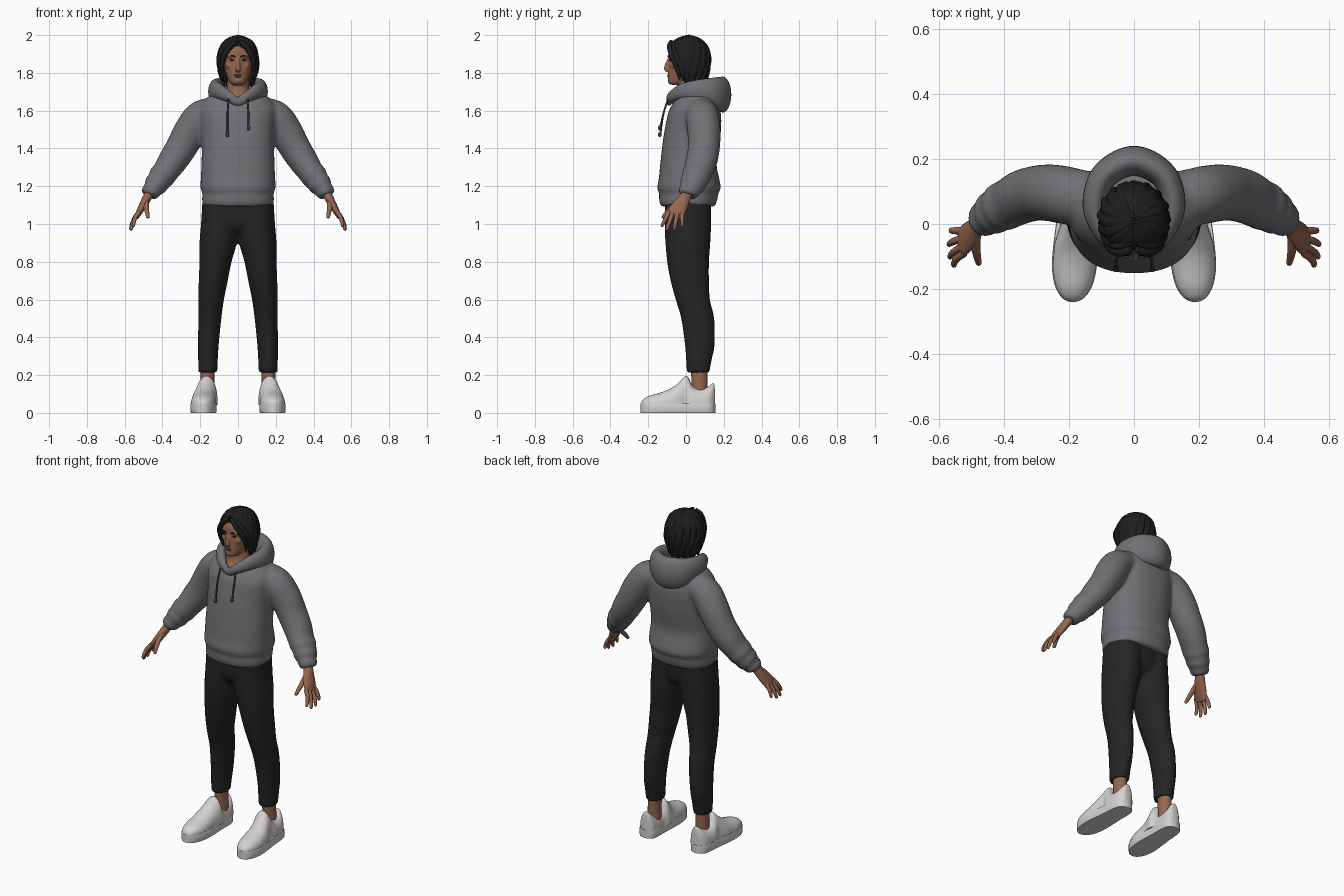
import bpy, bmesh, math
from mathutils import Vector


def material(name, rgb):
    m = bpy.data.materials.new(name)
    m.diffuse_color = (*rgb, 1)
    return m


GREY = material("grey fleece", (0.165, 0.165, 0.178))
BLACK = material("black cloth", (0.018, 0.018, 0.019))
HAIR = material("black hair", (0.013, 0.013, 0.014))
SKIN = material("skin", (0.30, 0.135, 0.08))
LIP = material("lips", (0.24, 0.085, 0.06))
WHITE = material("white leather", (0.66, 0.645, 0.63))
CORD = material("dark cord", (0.05, 0.05, 0.055))
EYE = material("dark eye", (0.03, 0.02, 0.015))


def spline(pts, n=5, closed=False):
    """Smooth samples through a list of equal-length tuples."""
    out, k = [], len(pts)
    get = (lambda i: pts[i % k]) if closed else (lambda i: pts[max(0, min(k - 1, i))])
    for i in range(k if closed else k - 1):
        a, b, c, d = (get(i + o) for o in (-1, 0, 1, 2))
        for j in range(n):
            t = j / n
            out.append(tuple(0.5 * (2 * q + (r - p) * t + (2 * p - 5 * q + 4 * r - s) * t * t
                                    + (3 * q - p - 3 * r + s) * t ** 3)
                             for p, q, r, s in zip(a, b, c, d)))
    if not closed:
        out.append(tuple(pts[-1]))
    return out


def lerp(table, x):
    """Linear lookup in an ascending table of (x, value)."""
    if x <= table[0][0]:
        return table[0][1]
    for (a, u), (b, v) in zip(table, table[1:]):
        if x <= b:
            return u + (v - u) * (x - a) / (b - a)
    return table[-1][1]


def skin_rings(bm, rings, ring_closed=True, loop=False, caps=True):
    vs = [[bm.verts.new(p) for p in r] for r in rings]
    n = len(vs[0])
    for a, b in (list(zip(vs, vs[1:])) + ([(vs[-1], vs[0])] if loop else [])):
        for j in range(n if ring_closed else n - 1):
            k = (j + 1) % n
            bm.faces.new((a[j], a[k], b[k], b[j]))
    if caps and not loop:
        bm.faces.new(vs[0])
        bm.faces.new(vs[-1])


def loft(bm, rows, n=40, power=2.0, sub=5):
    """Stack of level ovals; rows are (z, cx, cy, rx, ry)."""
    e, rings = 2 / power, []
    for z, cx, cy, rx, ry in spline(rows, sub):
        ring = []
        for i in range(n):
            c, s = math.cos(2 * math.pi * i / n), math.sin(2 * math.pi * i / n)
            ring.append((cx + rx * math.copysign(abs(c) ** e, c),
                         cy + ry * math.copysign(abs(s) ** e, s), z))
        rings.append(ring)
    skin_rings(bm, rings)


def tube(bm, rows, n=16, sub=5, ref=(0, 1, 0), loop=False):
    """Oval tube along a path; rows are (x, y, z, across, along ref)."""
    p, rings = spline(rows, sub, loop), []
    k = len(p)
    for i, (x, y, z, ra, rb) in enumerate(p):
        lo, hi = (i - 1, (i + 1) % k) if loop else (max(i - 1, 0), min(i + 1, k - 1))
        t = (Vector(p[hi][:3]) - Vector(p[lo][:3])).normalized()
        u = t.cross(Vector(ref)).normalized()
        v = u.cross(t)
        rings.append([Vector((x, y, z)) + u * ra * math.cos(a) + v * rb * math.sin(a)
                      for a in (2 * math.pi * j / n for j in range(n))])
    skin_rings(bm, rings, loop=loop)


def ball(bm, c, r):
    vs = bmesh.ops.create_uvsphere(bm, u_segments=16, v_segments=10, radius=1)["verts"]
    for v in vs:
        v.co = Vector(c) + Vector((v.co.x * r[0], v.co.y * r[1], v.co.z * r[2]))


def finish(bm, name, mat, mirror=False, remesh=0, smooth=4, angle=50):
    bmesh.ops.recalc_face_normals(bm, faces=bm.faces)
    me = bpy.data.meshes.new(name)
    bm.to_mesh(me)
    bm.free()
    me.polygons.foreach_set("use_smooth", [True] * len(me.polygons))
    me.set_sharp_from_angle(angle=math.radians(angle))
    me.materials.append(mat)
    ob = bpy.data.objects.new(name, me)
    bpy.context.collection.objects.link(ob)
    if mirror:
        ob.modifiers.new("mirror", 'MIRROR').use_mirror_merge = False
    if remesh:
        r = ob.modifiers.new("blend", 'REMESH')
        r.mode, r.voxel_size, r.use_smooth_shade = 'VOXEL', remesh, True
        s = ob.modifiers.new("soften", 'SMOOTH')
        s.factor, s.iterations = 0.5, smooth
    return ob


# Sweatshirt body with hem, and sleeves with bunched cuffs
bm = bmesh.new()
loft(bm, [(1.092, 0, .01, .178, .137), (1.105, 0, .01, .188, .148), (1.145, 0, .013, .19, .156),
          (1.16, 0, .014, .188, .155), (1.19, 0, .016, .198, .168), (1.24, 0, .016, .197, .16),
          (1.32, 0, .013, .193, .149), (1.45, 0, .03, .192, .151), (1.55, 0, .042, .2, .145),
          (1.60, 0, .046, .203, .136), (1.65, 0, .055, .182, .118), (1.685, 0, .06, .14, .10),
          (1.70, 0, .06, .10, .085)], n=64, power=2.3)
for s in (1, -1):
    tube(bm, [(s * x, y, z, a, b) for x, y, z, a, b in (
        (.09, .075, 1.60, .07, .075), (.19, .085, 1.572, .086, .088), (.25, .095, 1.495, .088, .088),
        (.297, .095, 1.41, .083, .085), (.345, .083, 1.335, .078, .083), (.385, .062, 1.275, .069, .078),
        (.405, .053, 1.25, .071, .077), (.42, .043, 1.228, .062, .07), (.437, .032, 1.205, .063, .068),
        (.451, .022, 1.185, .05, .057), (.463, .015, 1.168, .05, .056), (.472, .01, 1.15, .042, .046))], n=28)
finish(bm, "sweatshirt", GREY, remesh=.011)

# Lowered hood: a ring around the neck that swells into a pouch behind
half = [(.045, -.078, 1.672, .022, .028), (.098, -.02, 1.70, .03, .042),
        (.122, .06, 1.702, .036, .062), (.09, .15, 1.692, .042, .085)]
bm = bmesh.new()
tube(bm, [(0, -.088, 1.648, .014, .022)] + half + [(0, .194, 1.685, .046, .095)]
     + [(-r[0],) + r[1:] for r in reversed(half)], n=24, sub=9, ref=(0, 0, 1), loop=True)
finish(bm, "hood", GREY, angle=80)

# Draw cords with weighted tips
for side, s, end in (("left", 1, 1.50), ("right", -1, 1.465)):
    bm = bmesh.new()
    tube(bm, [(s * .05, -.093, 1.665, .005, .005), (s * .055, -.118, 1.59, .005, .005),
              (s * .056, -.134, end + .025, .005, .005), (s * .056, -.138, end + .015, .009, .009),
              (s * .056, -.139, end, .008, .008), (s * .056, -.139, end - .004, .003, .003)], n=10)
    finish(bm, side + "_draw_cord", CORD)

# Trousers
bm = bmesh.new()
for s in (1, -1):
    loft(bm, [(z, s * cx, cy, rx, ry) for z, cx, cy, rx, ry in (
        (.213, .16, .064, .05, .06), (.28, .159, .068, .052, .068), (.36, .157, .073, .055, .079),
        (.5, .149, .062, .061, .088), (.6, .142, .036, .068, .091), (.7, .131, .02, .077, .102),
        (.8, .119, .011, .085, .111), (.9, .105, .01, .099, .119), (1.0, .096, .01, .1, .123),
        (1.13, .09, .01, .098, .122))], n=36)
loft(bm, [(.95, 0, .01, .06, .07), (.99, 0, .01, .14, .108), (1.05, 0, .01, .178, .12),
          (1.13, 0, .01, .18, .12)], n=40)
finish(bm, "trousers", BLACK, remesh=.011, smooth=3)

# Ankles
bm = bmesh.new()
loft(bm, [(.09, .163, .072, .038, .042), (.15, .162, .072, .036, .042), (.24, .16, .07, .038, .045)], n=20)
finish(bm, "ankles", SKIN, mirror=True)

# Shoe soles from a rounded footprint
foot = spline([(-.24, .003), (-.235, .022), (-.218, .042), (-.185, .059), (-.13, .069), (-.06, .067),
               (.02, .06), (.09, .057), (.13, .049), (.15, .028), (.156, .003)], 3)


def foot_mid(y):
    return .178 - .04 * y


bm = bmesh.new()
rings = []
for z, g in ((0, .95), (.006, 1), (.044, 1), (.049, .97)):
    rings.append([(foot_mid(y) + w * g, y, z) for y, w in foot]
                 + [(foot_mid(y) - w * g, y, z) for y, w in reversed(foot)])
skin_rings(bm, rings)
finish(bm, "shoe_soles", WHITE, mirror=True, angle=35)

# Shoe uppers: arches along the foot, high at tongue and heel
bm = bmesh.new()
height = spline([(-.238, .053), (-.225, .073), (-.19, .092), (-.13, .109), (-.08, .13), (-.035, .163),
                 (-.003, .195), (.014, .185), (.035, .143), (.07, .128), (.11, .134), (.14, .156),
                 (.15, .15), (.153, .11)], 3)
rings = []
for y, h in height:
    w = lerp(foot, y) * .955
    rings.append([(foot_mid(y) - .01 * (h > .14) * (h - .14) / .05 + w * math.cos(a), y,
                   .043 + (h - .043) * max(0, math.sin(a)) ** .8)
                  for a in (math.pi * j / 20 for j in range(21))])
skin_rings(bm, rings)
finish(bm, "shoe_uppers", WHITE, mirror=True, angle=60)

# Hands: palm, four fingers and thumb
bm = bmesh.new()
tube(bm, [(.455, .014, 1.19, .028, .032), (.478, -.003, 1.145, .024, .03), (.502, -.03, 1.1, .021, .042),
          (.524, -.052, 1.06, .016, .046), (.534, -.06, 1.035, .009, .036)], n=18)
for y0, tx, ty, tz in ((-.09, .553, -.13, .985), (-.068, .566, -.104, .965),
                       (-.044, .569, -.064, .966), (-.021, .562, -.02, .985)):
    a, b = Vector((.522, y0, 1.065)), Vector((tx, ty, tz))
    rows = [(*(a.lerp(b, t) + Vector((.01 * math.sin(math.pi * t), 0, 0))), r, r)
            for t, r in ((0, .012), (.35, .0115), (.7, .010), (.93, .008), (1, .003))]
    tube(bm, rows, n=10, sub=3)
tube(bm, [(.487, -.025, 1.125, .016, .018), (.487, -.065, 1.098, .014, .015), (.482, -.098, 1.065, .012, .012),
          (.477, -.12, 1.037, .009, .009), (.476, -.124, 1.031, .003, .003)], n=12, sub=4, ref=(1, 0, 0))
finish(bm, "hands", SKIN, mirror=True, angle=80)

# Head, neck, nose and chin
bm = bmesh.new()
loft(bm, [(1.737, 0, -.052, .022, .028), (1.748, 0, -.048, .04, .046), (1.79, 0, -.02, .062, .075),
          (1.83, 0, -.004, .072, .089), (1.87, 0, .001, .076, .092), (1.91, 0, .003, .077, .095),
          (1.95, 0, .012, .07, .085), (1.98, 0, .012, .04, .05)], n=40)
loft(bm, [(1.60, 0, .02, .09, .08), (1.655, 0, .005, .08, .082), (1.69, 0, .018, .065, .07),
          (1.74, 0, .025, .058, .066), (1.80, 0, .03, .055, .062)], n=32)
tube(bm, [(0, -.088, 1.885, .006, .008), (0, -.097, 1.855, .01, .009), (0, -.105, 1.828, .012, .014),
          (0, -.103, 1.815, .01, .017), (0, -.095, 1.809, .004, .008)], n=14, ref=(1, 0, 0))
ball(bm, (0, -.082, 1.757), (.022, .016, .014))
for s in (1, -1):
    ball(bm, (s * .032, -.076, 1.888), (.026, .018, .008))
    ball(bm, (s * .042, -.058, 1.838), (.024, .024, .018))
finish(bm, "head", SKIN, remesh=.006, smooth=4)

# Eyes, brows and mouth
bm = bmesh.new()
ball(bm, (.031, -.083, 1.868), (.013, .006, .0045))
finish(bm, "eyes", EYE, mirror=True)
bm = bmesh.new()
tube(bm, [(.013, -.095, 1.885, .003, .003), (.032, -.092, 1.891, .004, .004),
          (.053, -.076, 1.886, .002, .002)], n=8, ref=(0, 0, 1))
finish(bm, "eyebrows", HAIR, mirror=True)
bm = bmesh.new()
ball(bm, (0, -.093, 1.788), (.021, .007, .0045))
ball(bm, (0, -.092, 1.780), (.017, .007, .005))
finish(bm, "mouth", LIP)

# Hair: grooved shell, parted and open over the face
radius = spline([(1.745, .082), (1.78, .094), (1.82, .105), (1.86, .109), (1.90, .106), (1.94, .095),
                 (1.97, .074), (1.988, .046), (1.996, .022), (2.0, .001)], 3)
opening = [(1.76, 1.3), (1.82, 1.1), (1.86, .92), (1.90, .68), (1.93, .4), (1.952, 0)]
bm = bmesh.new()
rings = []
for z, r in reversed(radius):
    ring, phi = [], lerp(opening, z)
    for j in range(121):
        a = phi + (2 * math.pi - 2 * phi) * j / 120
        groove = 1 + .035 * math.sin(17 * a + 40 * (2 - z)) + .02 * math.sin(31 * a - 25 * z)
        rr = (r - .005) * groove
        fall = max(0, (1.80 - z) / .055) * .012 * math.sin(11 * a)
        ring.append((rr * math.sin(a), .014 - 1.06 * rr * math.cos(a), z - .004 + fall))
    rings.append(ring)
skin_rings(bm, rings, ring_closed=False, caps=False)
sol = finish(bm, "hair", HAIR, angle=70).modifiers.new("thickness", 'SOLIDIFY')
sol.thickness, sol.offset = .012, 0

# Front locks sweeping from the parting to the cheeks
bm = bmesh.new()
for dx, dy, dz in ((0, 0, 0), (.009, .022, -.008), (.012, .045, -.004)):
    tube(bm, [(.008, -.078 + dy, 1.968, .008, .01), (.042 + dx, -.087 + dy, 1.94, .013, .014),
              (.074 + dx, -.07 + dy, 1.885, .014, .017), (.085 + dx, -.046 + dy, 1.83, .011, .016),
              (.081 + dx, -.036 + dy, 1.79 + dz, .008, .011), (.075 + dx, -.036 + dy, 1.765 + dz, .002, .003)], n=12)
finish(bm, "front_locks", HAIR, mirror=True, angle=80)
